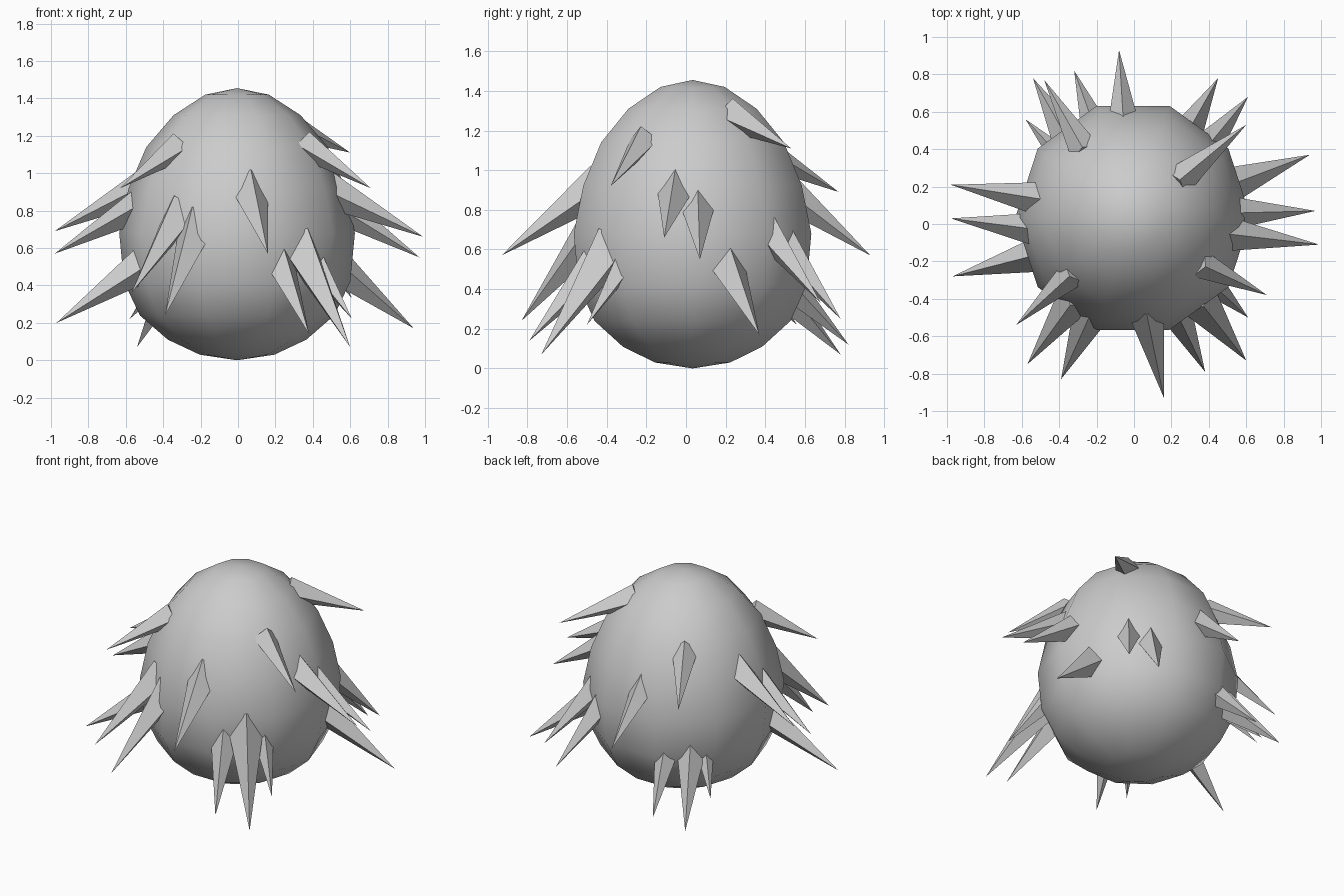
import bpy, bmesh, math
from mathutils import Vector, Matrix

cube = bpy.data.objects.get("Cube")
if cube:
    bpy.data.objects.remove(cube, do_unlink=True)

grey = bpy.data.materials.new("grey")
grey.use_nodes = True
colour = (0.6, 0.6, 0.6, 1)
grey.diffuse_color = colour
grey.node_tree.nodes["Principled BSDF"].inputs["Base Color"].default_value = colour


def add_object(name, bm, smooth):
    bmesh.ops.recalc_face_normals(bm, faces=bm.faces)
    for face in bm.faces:
        face.smooth = smooth
    mesh = bpy.data.meshes.new(name)
    bm.to_mesh(mesh)
    bm.free()
    mesh.materials.append(grey)
    obj = bpy.data.objects.new(name, mesh)
    bpy.context.collection.objects.link(obj)
    return obj


# Egg-shaped body: ten-sided revolved profile (radius, height)
profile = [(0, 0), (.2, .03), (.37, .11), (.52, .24), (.605, .42), (.63, .68),
           (.58, .92), (.485, 1.14), (.34, 1.31), (.17, 1.42), (0, 1.455)]
bm = bmesh.new()
verts = [bm.verts.new((r, 0, z)) for r, z in profile]
edges = [bm.edges.new(pair) for pair in zip(verts, verts[1:])]
bmesh.ops.spin(bm, geom=verts + edges, axis=(0, 0, 1), cent=(0, 0, 0),
               angle=math.tau, steps=10)
bmesh.ops.remove_doubles(bm, verts=bm.verts, dist=0.001)
body = add_object("body", bm, True)
body.location = (-.005, .033, 0)


# Spike: four-sided pyramid, ridge upward, its base sunk in the body
def add_spike(name, root, tip):
    root, tip = Vector(root), Vector(tip)
    axis = (tip - root).normalized()
    length = (tip - root).length * 1.3
    side = Vector((0, 0, 1)).cross(axis).normalized()
    up = axis.cross(side)
    frame = Matrix((up, side, axis)).transposed().to_4x4()
    frame.translation = tip - axis * length / 2
    bm = bmesh.new()
    bmesh.ops.create_cone(bm, cap_ends=True, segments=4, radius1=length * .168,
                          radius2=0, depth=length, matrix=frame)
    bmesh.ops.remove_doubles(bm, verts=bm.verts, dist=0.0001)
    add_object(name, bm, False)


# Root and tip of each spike, grouped by side
spikes = {
    "front_spike": [
        ((.08, -.54, .85), (.16, -.93, .57)),
        ((-.25, -.52, .63), (-.39, -.83, .24)),
        ((-.36, -.46, .70), (-.57, -.75, .36)),
        ((-.39, -.32, 1.09), (-.63, -.54, .92)),
        ((.24, -.5, .48), (.38, -.79, .14)),
        ((.38, -.45, .50), (.60, -.73, .07)),
        ((.46, -.36, .45), (.61, -.50, .22)),
        ((.43, -.25, 1.10), (.71, -.38, .92))],
    "right_spike": [
        ((-.54, .14, .91), (-.98, .21, .69)),
        ((-.59, -.02, .79), (-.98, .03, .57)),
        ((-.58, -.18, .46), (-.97, -.28, .20))],
    "left_spike": [
        ((.56, -.06, .87), (.99, -.11, .66)),
        ((.58, .06, .79), (.97, .07, .55)),
        ((.57, .23, .47), (.94, .37, .17))],
    "back_spike": [
        ((-.06, .6, .82), (-.08, .93, .57)),
        ((-.23, .57, .37), (-.32, .82, .12)),
        ((-.31, .47, 1.05), (-.48, .77, .89)),
        ((-.37, .48, .39), (-.54, .78, .07)),
        ((-.44, .41, .39), (-.58, .56, .22)),
        ((.43, .46, .62), (.61, .68, .33)),
        ((.31, .29, 1.24), (.60, .53, 1.11)),
        ((.32, .55, .55), (.45, .78, .25))]}
for name, pairs in spikes.items():
    for root, tip in pairs:
        add_spike(name, root, tip)
